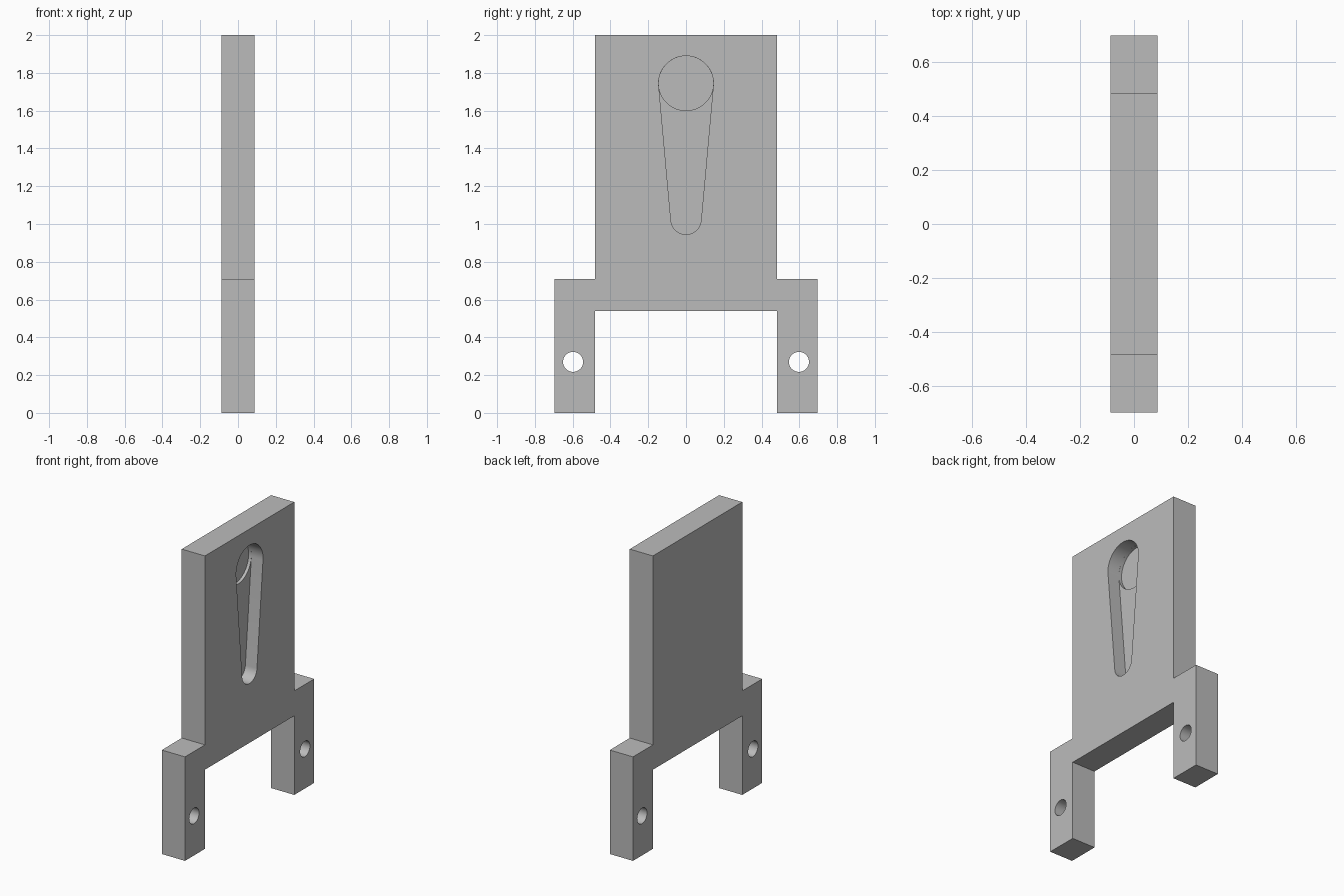
import bpy, bmesh
from math import cos, sin, radians

cube = bpy.data.objects.get("Cube")
if cube:
    bpy.data.objects.remove(cube, do_unlink=True)

grey = bpy.data.materials.new("plain grey")
grey.use_nodes = True
colour = (0.5, 0.5, 0.5, 1)
grey.diffuse_color = colour
grey.node_tree.nodes["Principled BSDF"].inputs["Base Color"].default_value = colour

HALF = 0.0875      # half the plate thickness
STEP = 360 / 64    # arc resolution in degrees


def arc(cy, cz, r, first, last):
    """Points in the y-z plane, counted in arc steps."""
    return [(cy + r * cos(radians(i * STEP)), cz + r * sin(radians(i * STEP)))
            for i in range(first, last + 1)]


def prism(name, outline, x0, x1):
    """Extrude a y-z outline from x0 to x1."""
    bm = bmesh.new()
    face = bm.faces.new([bm.verts.new((x0, y, z)) for y, z in outline])
    out = bmesh.ops.extrude_face_region(bm, geom=[face])
    moved = [v for v in out["geom"] if isinstance(v, bmesh.types.BMVert)]
    bmesh.ops.translate(bm, verts=moved, vec=(x1 - x0, 0, 0))
    bmesh.ops.recalc_face_normals(bm, faces=bm.faces)
    mesh = bpy.data.meshes.new(name)
    bm.to_mesh(mesh)
    bm.free()
    mesh.materials.append(grey)
    obj = bpy.data.objects.new(name, mesh)
    bpy.context.collection.objects.link(obj)
    return obj


# Plate with shoulders and two legs
half = [(0.482, 2.0), (0.482, 0.71), (0.697, 0.71),
        (0.697, 0), (0.482, 0), (0.482, 0.54)]
plate = prism("plate", half + [(-y, z) for y, z in reversed(half)], -HALF, HALF)

# Round pocket, tapered slot and leg holes
top_z, top_r = 1.745, 0.145
taper = arc(0, top_z, top_r, -1, 33) + arc(0, 1.025, 0.08, 33, 63)
cutters = [
    prism("slot_cutter", taper, 0.0, 0.2),
    prism("pocket_cutter", arc(0, top_z, top_r * 0.998, 0, 63), -0.021, 0.2),
]
for side, name in ((1, "back"), (-1, "front")):
    cutters.append(prism(name + "_hole_cutter",
                         arc(side * 0.598, 0.27, 0.053, 0, 63), -0.2, 0.2))

for cutter in cutters:
    mod = plate.modifiers.new(cutter.name, "BOOLEAN")
    mod.operation = "DIFFERENCE"
    mod.solver = "EXACT"
    mod.object = cutter

# Apply the cuts and remove the cutters
result = bpy.data.meshes.new_from_object(
    plate.evaluated_get(bpy.context.evaluated_depsgraph_get()))
plate.modifiers.clear()
plate.data = result
for cutter in cutters:
    bpy.data.objects.remove(cutter, do_unlink=True)

# Smooth the curved walls, keep edges sharp
bpy.ops.object.select_all(action="DESELECT")
plate.select_set(True)
bpy.context.view_layer.objects.active = plate
bpy.ops.object.shade_smooth_by_angle(angle=radians(30))
